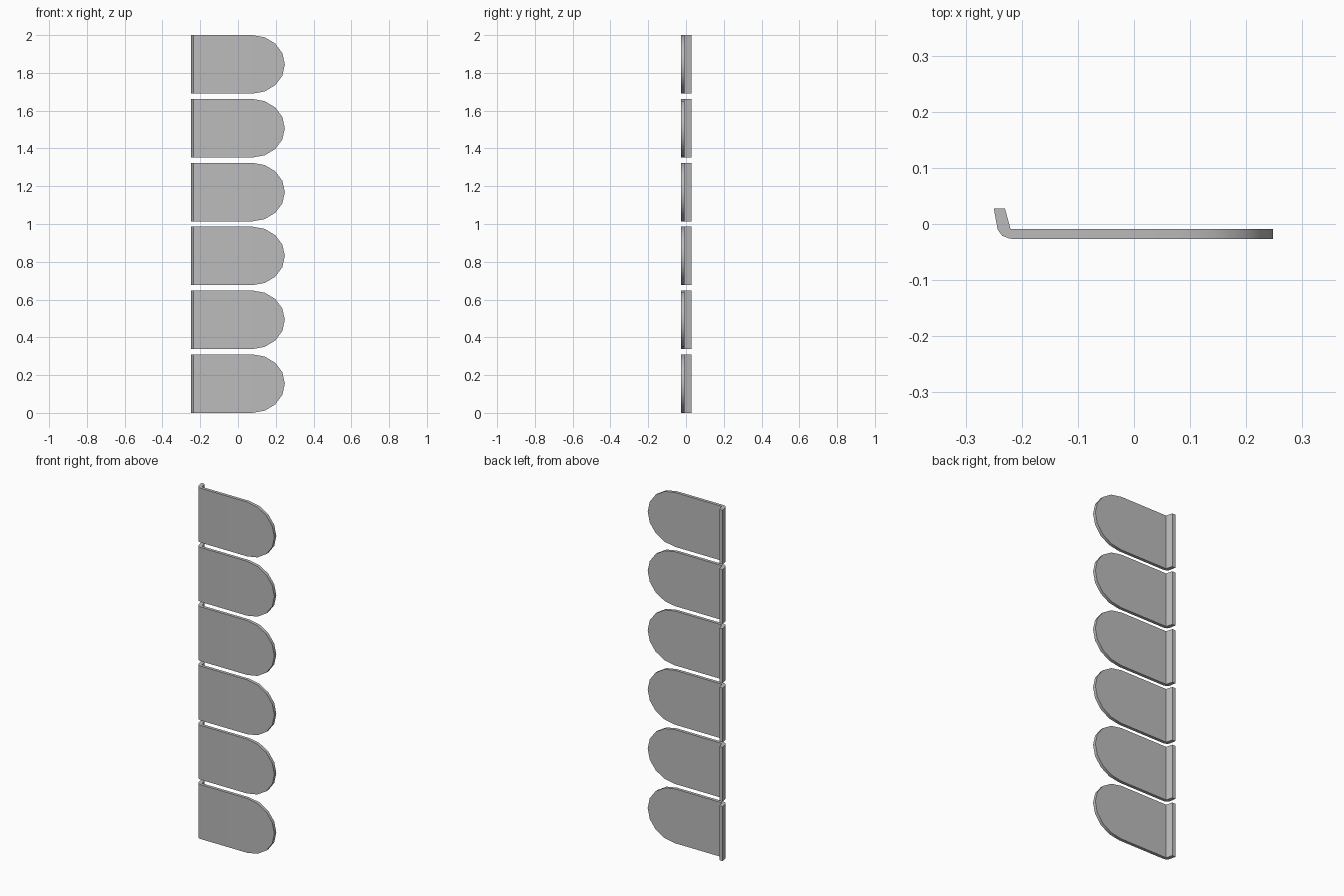
import bpy, bmesh, math
from mathutils import Vector

cube = bpy.data.objects.get("Cube")
if cube:
    bpy.data.objects.remove(cube)

COUNT, HEIGHT = 6, 0.31
PITCH = (2 - HEIGHT) / (COUNT - 1)
FRONT, BACK = -0.027, -0.009      # faces of the flat plate
SEAM = -0.21                      # where the plate meets the bent lip

grey = bpy.data.materials.new("plain grey")
grey.use_nodes = True
colour = (0.5, 0.5, 0.5, 1)
grey.diffuse_color = colour
grey.node_tree.nodes["Principled BSDF"].inputs["Base Color"].default_value = colour


def prism(bm, points, offset):
    """Extrude a closed outline along an offset."""
    face = bm.faces.new([bm.verts.new(p) for p in points])
    out = bmesh.ops.extrude_face_region(bm, geom=[face], use_keep_orig=True)
    moved = [v for v in out["geom"] if isinstance(v, bmesh.types.BMVert)]
    bmesh.ops.translate(bm, verts=moved, vec=Vector(offset))


def plate_mesh():
    bm = bmesh.new()
    # flat plate with a rounded end
    half, reach, centre = HEIGHT / 2, 0.172, 0.076
    outline = [(SEAM, FRONT, 0)]
    for i in range(9):
        a = -math.pi / 2 + i * math.pi / 8
        outline.append((centre + reach * math.cos(a), FRONT, half + half * math.sin(a)))
    outline.append((SEAM, FRONT, HEIGHT))
    prism(bm, outline, (0, BACK - FRONT, 0))
    # lip bent backwards
    lip = [(SEAM, FRONT), (-0.222, -0.026), (-0.235, -0.021), (-0.243, -0.01),
           (-0.25, 0.028), (-0.23, 0.028), (-0.22, BACK), (SEAM, BACK)]
    prism(bm, [(x, y, 0) for x, y in lip], (0, 0, HEIGHT))
    # weld the two and drop the hidden wall
    bmesh.ops.remove_doubles(bm, verts=bm.verts[:], dist=0.0005)
    wall = [f for f in bm.faces if all(abs(v.co.x - SEAM) < 0.001 for v in f.verts)]
    bmesh.ops.delete(bm, geom=wall, context="FACES_ONLY")
    bmesh.ops.recalc_face_normals(bm, faces=bm.faces[:])
    mesh = bpy.data.meshes.new("plate")
    bm.to_mesh(mesh)
    bm.free()
    mesh.materials.append(grey)
    return mesh


# column of identical plates
mesh = plate_mesh()
for i in range(COUNT):
    plate = bpy.data.objects.new(f"plate_{i + 1}", mesh)
    plate.location.z = i * PITCH
    bpy.context.collection.objects.link(plate)
    plate.select_set(True)
    bpy.context.view_layer.objects.active = plate
bpy.ops.object.shade_smooth_by_angle(angle=math.radians(30))
